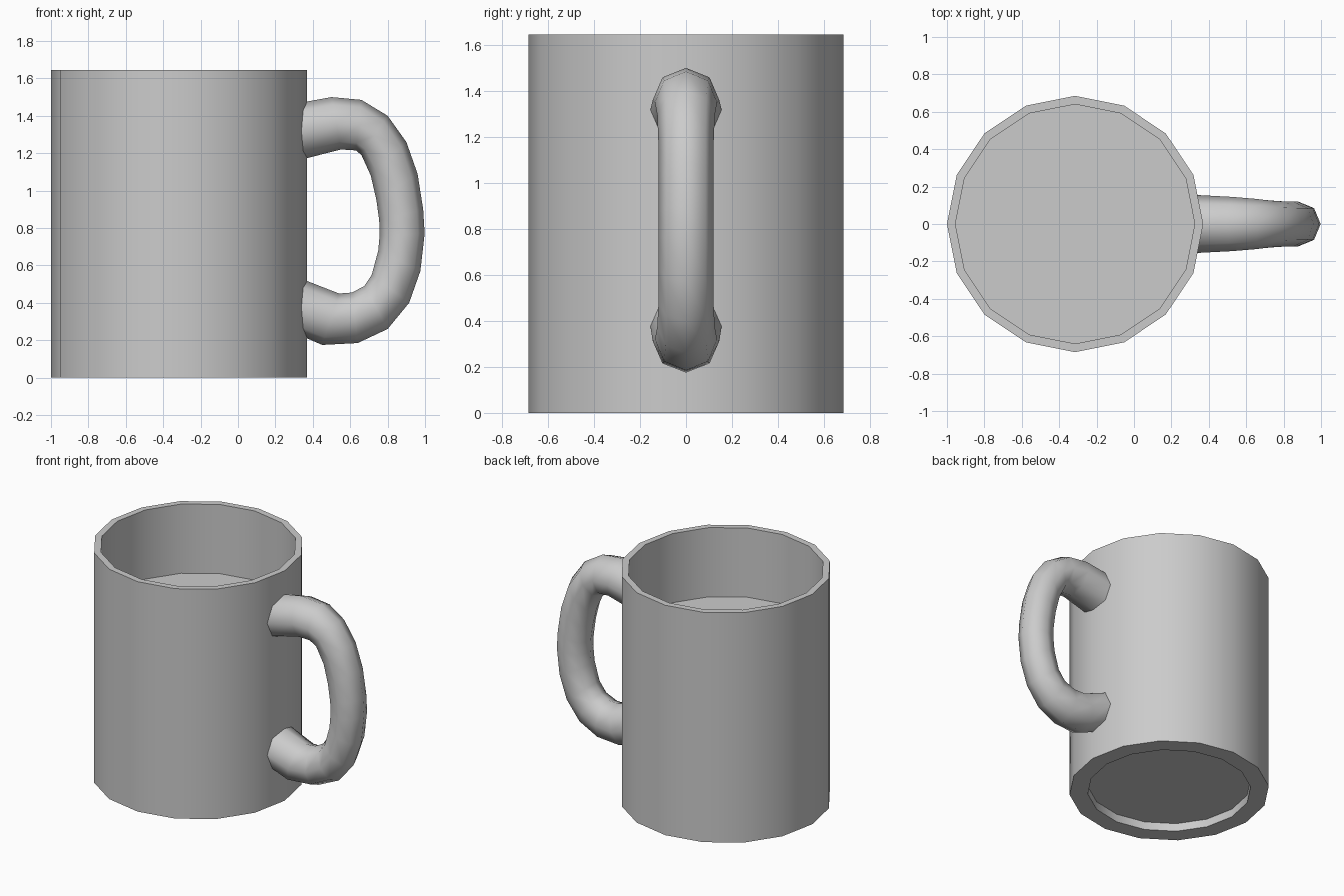
import bpy, bmesh
from math import sin, cos, pi, radians
from mathutils import Vector

if "Cube" in bpy.data.objects:
    bpy.data.objects.remove(bpy.data.objects["Cube"])

CX = -0.315   # mug axis
SIDES = 16


def finish(bm, name, angle):
    bmesh.ops.recalc_face_normals(bm, faces=bm.faces)
    mesh = bpy.data.meshes.new(name)
    bm.to_mesh(mesh)
    bm.free()
    ob = bpy.data.objects.new(name, mesh)
    bpy.context.collection.objects.link(ob)
    bpy.ops.object.select_all(action='DESELECT')
    ob.select_set(True)
    bpy.context.view_layer.objects.active = ob
    bpy.ops.object.shade_smooth_by_angle(angle=radians(angle))
    return ob


def skin(name, rings, angle):
    """Bridge a list of vertex rings and cap both ends."""
    bm = bmesh.new()
    loops = [[bm.verts.new(p) for p in ring] for ring in rings]
    n = len(loops[0])
    for a, b in zip(loops, loops[1:]):
        for i in range(n):
            j = (i + 1) % n
            bm.faces.new((a[i], a[j], b[j], b[i]))
    bm.faces.new(loops[0])
    bm.faces.new(loops[-1])
    return finish(bm, name, angle)


def circle(r, z):
    return [(CX + r * cos(2 * pi * i / SIDES), r * sin(2 * pi * i / SIDES), z)
            for i in range(SIDES)]


# Cup: recessed foot, outer wall, rim, inner wall, floor
profile = [(0.56, 0.06), (0.56, 0), (0.685, 0), (0.685, 1.645),
           (0.64, 1.645), (0.64, 0.12)]
skin("cup", [circle(r, z) for r, z in profile], 35)

# Drink surface inside the cup
bm = bmesh.new()
bm.faces.new([bm.verts.new(p) for p in circle(0.64, 1.15)])
drink = finish(bm, "drink_surface", 35)

# Handle: outer x, z, inner x, z and half width of each octagonal section
sections = [
    (0.335, 1.47, 0.335, 1.165, 0.155), (0.50, 1.50, 0.55, 1.22, 0.145),
    (0.66, 1.485, 0.63, 1.215, 0.135), (0.80, 1.40, 0.66, 1.19, 0.125),
    (0.90, 1.26, 0.71, 1.08, 0.12), (0.96, 1.09, 0.74, 0.95, 0.12),
    (0.99, 0.90, 0.755, 0.84, 0.12), (0.998, 0.77, 0.757, 0.76, 0.12),
    (0.975, 0.57, 0.75, 0.68, 0.12), (0.915, 0.40, 0.715, 0.55, 0.12),
    (0.80, 0.26, 0.675, 0.49, 0.125), (0.64, 0.185, 0.61, 0.455, 0.135),
    (0.45, 0.175, 0.54, 0.45, 0.145), (0.335, 0.225, 0.335, 0.53, 0.155)]
rings = []
for ox, oz, ix, iz, w in sections:
    outer, inner = Vector((ox, 0, oz)), Vector((ix, 0, iz))
    mid, arm = (outer + inner) / 2, (outer - inner) / 2
    rings.append([mid + arm * cos(k * pi / 4) + Vector((0, w * sin(k * pi / 4), 0))
                  for k in range(8)])
skin("handle", rings, 60)
